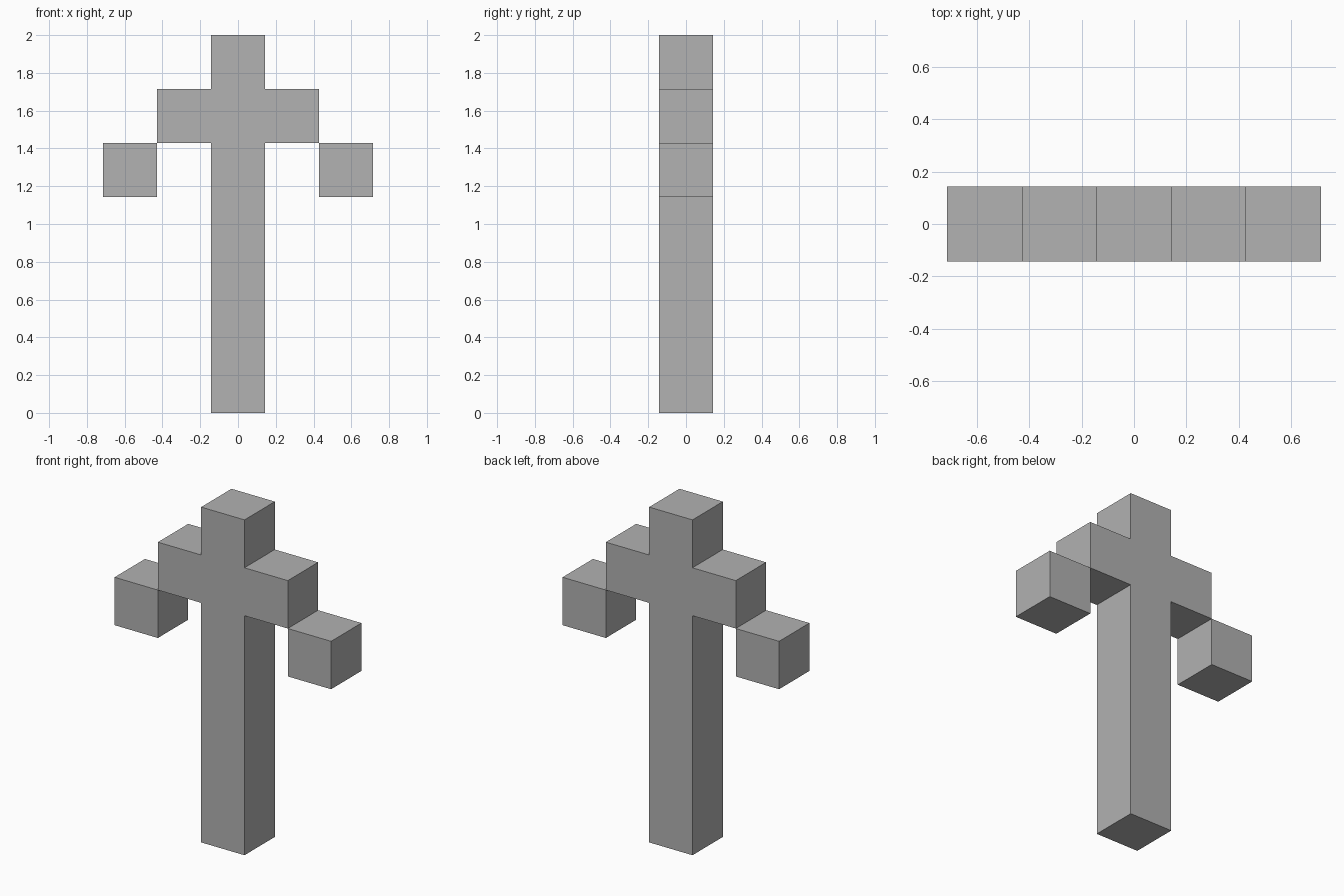
import bpy
import bmesh
from mathutils import Vector

cube = bpy.data.objects.get("Cube")
if cube:
    bpy.data.objects.remove(cube, do_unlink=True)

U = 2 / 7  # edge of one block; the figure is seven blocks tall

stone = bpy.data.materials.new("plain_grey")
stone.use_nodes = True
grey = (0.445, 0.445, 0.445, 1)
stone.diffuse_color = grey
stone.node_tree.nodes["Principled BSDF"].inputs["Base Color"].default_value = grey


def slab(name, outline):
    """Extrude an x-z outline, given in blocks, one block deep along y."""
    bm = bmesh.new()
    face = bm.faces.new([bm.verts.new((x * U, -U / 2, z * U)) for x, z in outline])
    ext = bmesh.ops.extrude_face_region(bm, geom=[face])
    verts = [v for v in ext["geom"] if isinstance(v, bmesh.types.BMVert)]
    bmesh.ops.translate(bm, verts=verts, vec=Vector((0, U, 0)))
    bmesh.ops.recalc_face_normals(bm, faces=bm.faces)
    mesh = bpy.data.meshes.new(name)
    bm.to_mesh(mesh)
    bm.free()
    mesh.materials.append(stone)
    obj = bpy.data.objects.new(name, mesh)
    bpy.context.collection.objects.link(obj)
    return obj


# Post with its cross arms, as one mirrored outline
half = [(0.5, 0), (0.5, 5), (1.5, 5), (1.5, 6), (0.5, 6), (0.5, 7)]
slab("post_and_arms", half + [(-x, z) for x, z in reversed(half)])

# Blocks hanging off the lower corners of the arms
for side, name in ((1, "left_hand_block"), (-1, "right_hand_block")):
    slab(name, [(side * x, z) for x, z in ((1.5, 4), (2.5, 4), (2.5, 5), (1.5, 5))])
